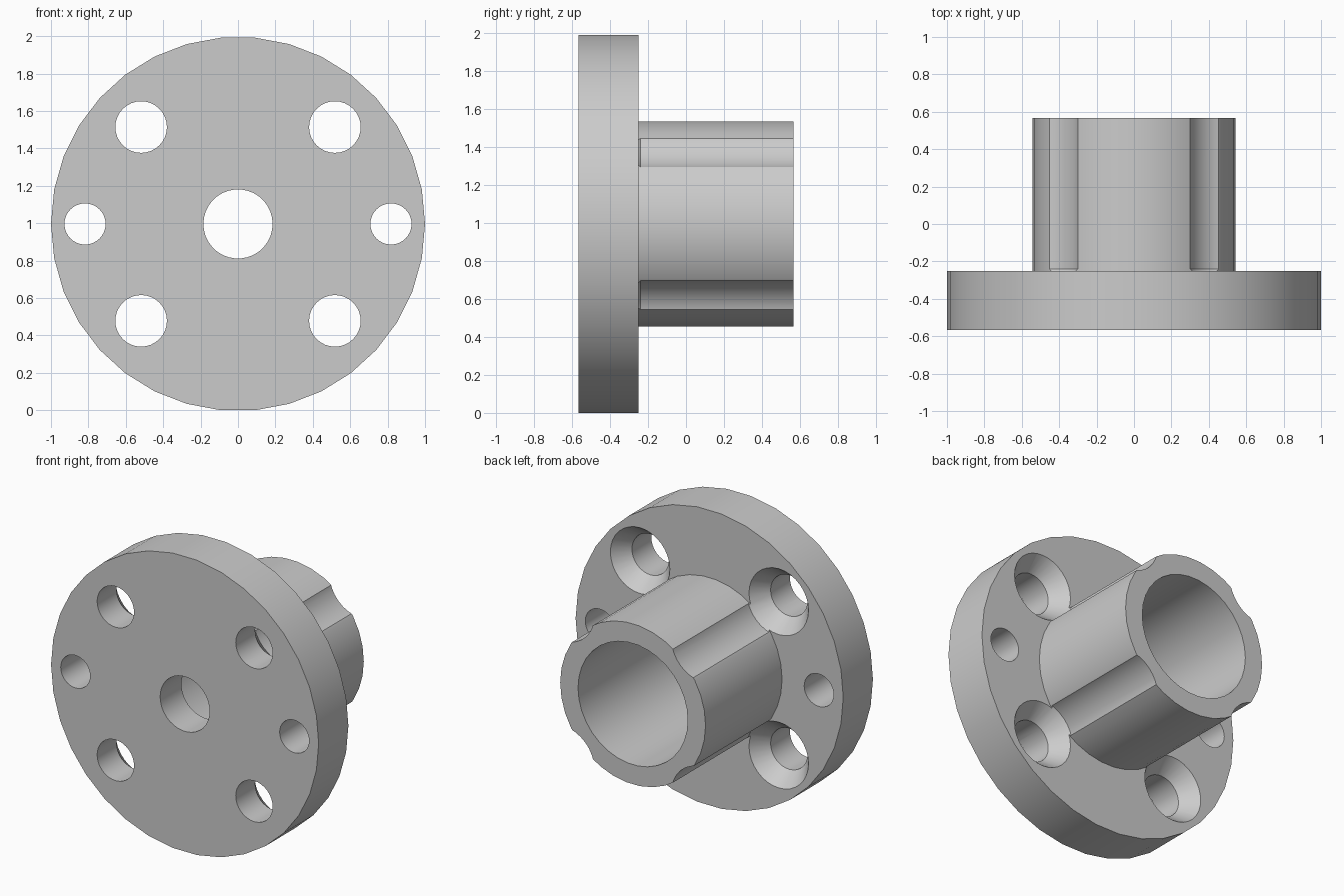
import bpy
import bmesh
from math import cos, sin, tau, radians

if "Cube" in bpy.data.objects:
    bpy.data.objects.remove(bpy.data.objects["Cube"], do_unlink=True)

SIDES = 34
FRONT, SHOULDER, BACK = -0.567, -0.25, 0.567
CENTRE_Z = cos(tau / SIDES / 2)

grey = bpy.data.materials.new("plain_grey")
grey.use_nodes = True
colour = (0.6, 0.6, 0.6, 1)
grey.diffuse_color = colour
grey.node_tree.nodes["Principled BSDF"].inputs["Base Color"].default_value = colour


def lathe(name, profile, x=0, z=0, sides=SIDES, closed=False):
    """Turn a (radius, y) profile about the y axis into a solid."""
    bm = bmesh.new()
    rings = [[bm.verts.new((x + r * cos(tau * i / sides), y,
                            CENTRE_Z + z + r * sin(tau * i / sides)))
              for i in range(sides)] for r, y in profile]
    pairs = list(zip(rings, rings[1:]))
    if closed:
        pairs.append((rings[-1], rings[0]))
    else:
        bm.faces.new(rings[0])
        bm.faces.new(rings[-1])
    for a, b in pairs:
        for i in range(sides):
            j = (i + 1) % sides
            bm.faces.new((a[i], a[j], b[j], b[i]))
    bmesh.ops.recalc_face_normals(bm, faces=bm.faces)
    mesh = bpy.data.meshes.new(name)
    bm.to_mesh(mesh)
    bm.free()
    mesh.materials.append(grey)
    obj = bpy.data.objects.new(name, mesh)
    bpy.context.collection.objects.link(obj)
    return obj


# Flange and hub with stepped central bore
body = lathe("flanged_hub", [
    (0.185, FRONT), (1.0, FRONT), (1.0, SHOULDER), (0.543, SHOULDER),
    (0.543, BACK), (0.41, BACK), (0.41, -0.34), (0.185, -0.34)], closed=True)

# Countersunk screw holes whose head clearance grooves the hub
cutters = [lathe("screw_cutter", [
    (0.138, FRONT - 0.1), (0.138, -0.36), (0.23, -0.24), (0.23, BACK + 0.1)],
    sx * 0.518, sz * 0.518, 32) for sx in (-1, 1) for sz in (-1, 1)]

# Plain pin holes on either side
cutters += [lathe("pin_cutter", [(0.11, FRONT - 0.1), (0.11, SHOULDER + 0.1)],
                  sx * 0.818, 0, 32) for sx in (-1, 1)]

bpy.ops.object.select_all(action="DESELECT")
bpy.context.view_layer.objects.active = body
body.select_set(True)
for cutter in cutters:
    cutter.hide_render = True
    mod = body.modifiers.new("hole", "BOOLEAN")
    mod.operation = "DIFFERENCE"
    mod.solver = "EXACT"
    mod.object = cutter
    bpy.ops.object.modifier_apply(modifier=mod.name)
for cutter in cutters:
    bpy.data.objects.remove(cutter, do_unlink=True)

bpy.ops.object.shade_smooth_by_angle(angle=radians(25))
